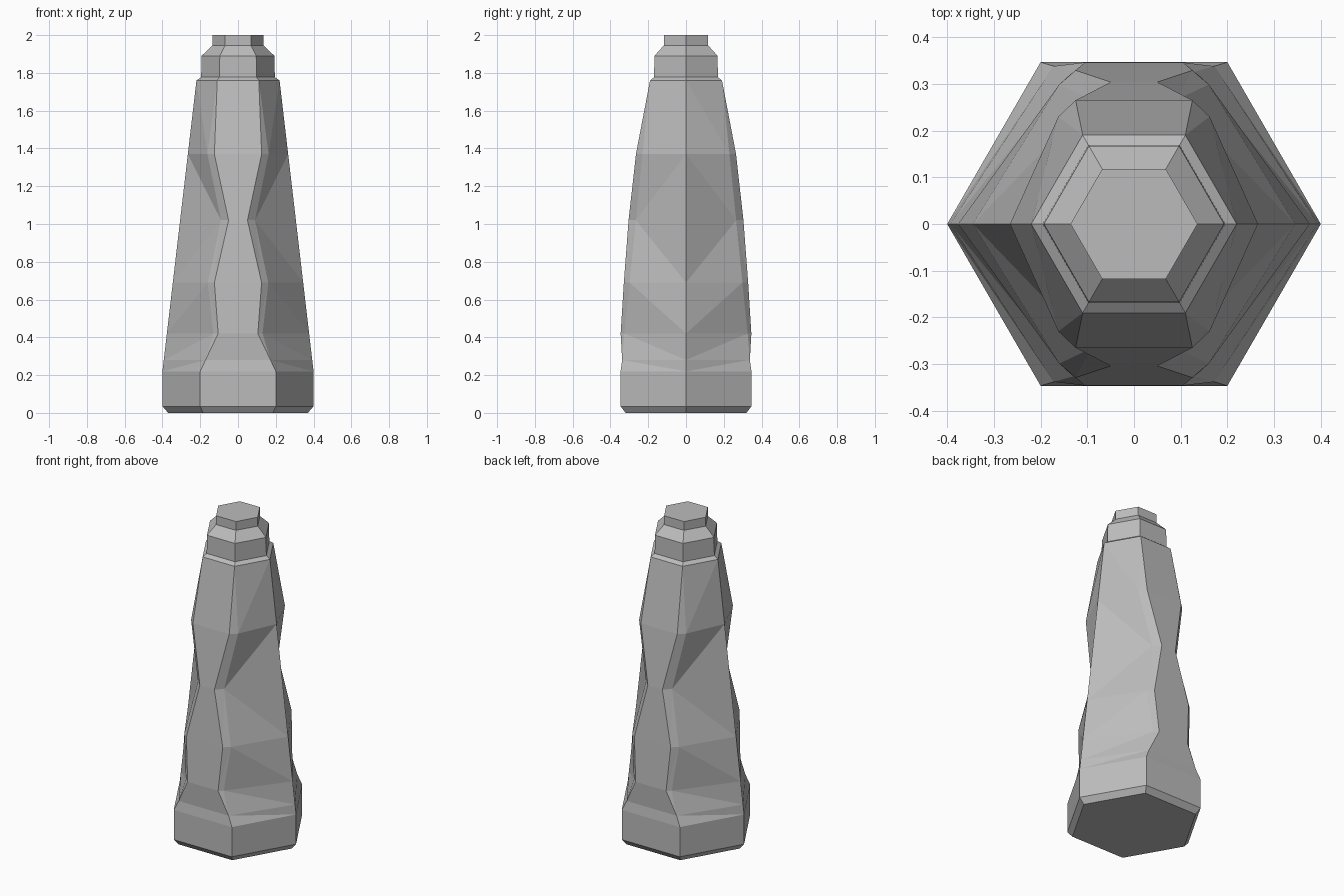
import bpy
import bmesh

cube = bpy.data.objects.get("Cube")
if cube:
    bpy.data.objects.remove(cube, do_unlink=True)

# Single grey material
grey = bpy.data.materials.new("plain grey")
grey.use_nodes = True
colour = (0.5, 0.5, 0.5, 1)
grey.diffuse_color = colour
grey.node_tree.nodes["Principled BSDF"].inputs["Base Color"].default_value = colour

HEX = 0.866  # height of a hexagon corner relative to its radius


def quarter_ring(z, radius, front=None, rim=None):
    """Side corner, groove edge, front corner and front centre of one level."""
    front = front or (radius / 2, radius * HEX)
    rim = rim or front[0]
    rim_y = radius * HEX if rim != front[0] else front[1]
    return [(radius, 0, z), (rim, -rim_y, z), (front[0], -front[1], z), (0, -front[1], z)]


def taper(z):
    return 0.4 - 0.18 * (z - 0.22) / 1.54


# Base, sculpted grip and stepped collar, from bottom to top
grip = [(0.28, (0.172, 0.338), None), (0.42, (0.105, 0.346), 0.13),
        (0.69, (0.125, 0.329), 0.16), (1.02, (0.05, 0.304), 0.09),
        (1.37, (0.125, 0.265), 0.162)]
rings = [quarter_ring(z, r) for z, r in ((0, 0.37), (0.035, 0.4), (0.22, 0.4))]
rings += [quarter_ring(z, taper(z), f, rim) for z, f, rim in grip]
rings += [quarter_ring(z, r) for z, r in
          ((1.76, 0.22), (1.777, 0.195), (1.89, 0.193), (1.945, 0.136), (2, 0.136))]

bm = bmesh.new()
grid = [[bm.verts.new(p) for p in ring] for ring in rings]
for i, (low, high) in enumerate(zip(grid, grid[1:])):
    for j in range(3):
        a, b, c, d = low[j], low[j + 1], high[j + 1], high[j]
        # The side panel fold runs up from the foot and down from the shoulder
        if j == 0 and rings[i][0][2] < 1:
            tris = ((a, c, b), (a, d, c))
        else:
            tris = ((a, d, b), (b, d, c))
        for t in tris:
            bm.faces.new(t)

# End caps
for ring in (grid[0], grid[-1]):
    centre = bm.verts.new((0, 0, ring[0].co.z))
    bm.faces.new((centre, ring[0], ring[1], ring[3]))

# Complete the other three quarters
for axis in (0, 1):
    copy = bmesh.ops.duplicate(bm, geom=bm.verts[:] + bm.edges[:] + bm.faces[:])
    for item in copy["geom"]:
        if isinstance(item, bmesh.types.BMVert):
            item.co[axis] *= -1
bmesh.ops.remove_doubles(bm, verts=bm.verts[:], dist=0.0005)
bmesh.ops.dissolve_limit(bm, angle_limit=0.01, verts=bm.verts[:], edges=bm.edges[:])
bmesh.ops.recalc_face_normals(bm, faces=bm.faces[:])

mesh = bpy.data.meshes.new("handle_grip")
bm.to_mesh(mesh)
bm.free()
mesh.materials.append(grey)
handle = bpy.data.objects.new("handle_grip", mesh)
bpy.context.collection.objects.link(handle)
